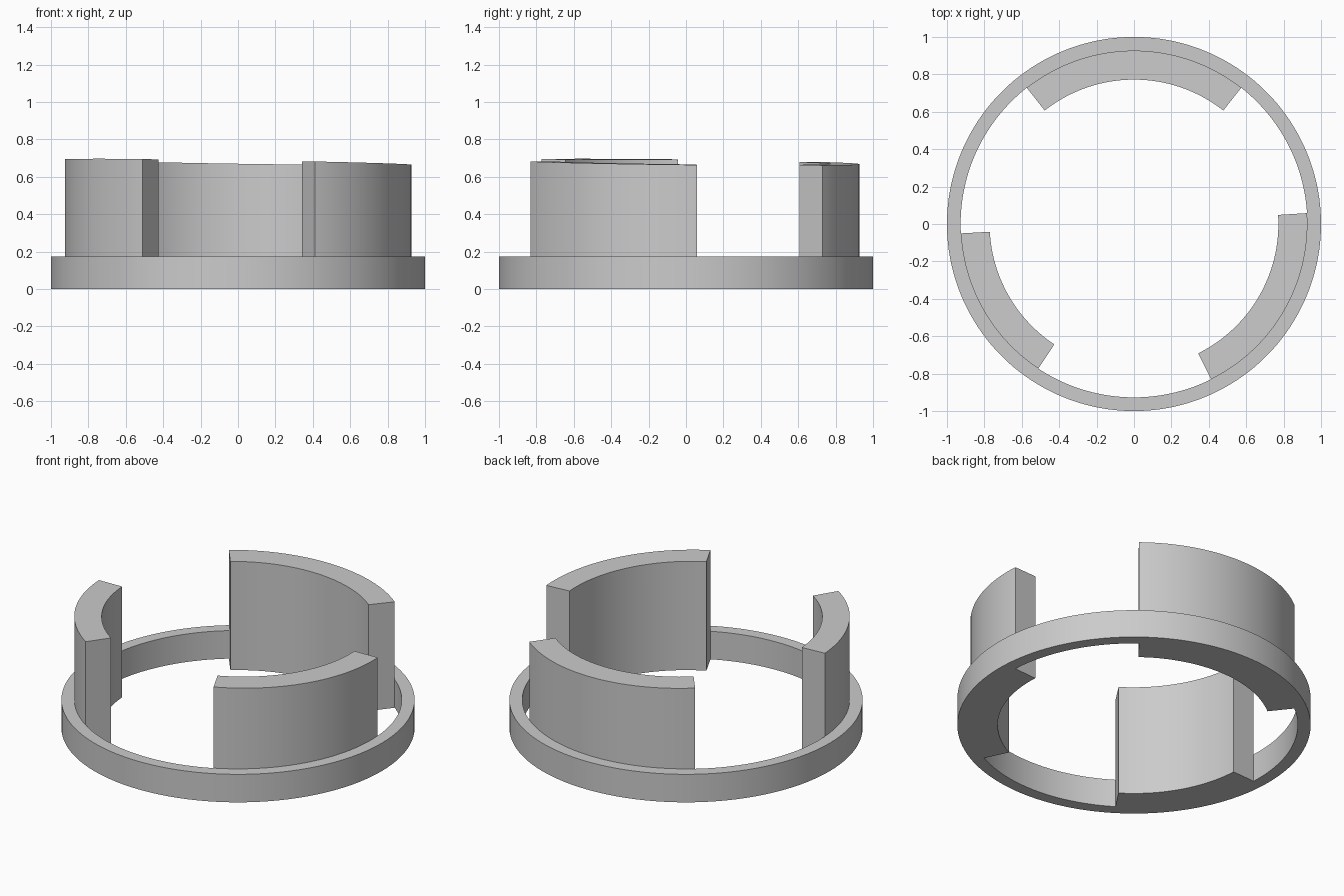
import bpy, bmesh
from math import cos, sin, radians

cube = bpy.data.objects.get("Cube")
if cube:
    bpy.data.objects.remove(cube, do_unlink=True)

OUTER, MID, INNER = 1.0, 0.927, 0.772
RING_HEIGHT = 0.175
STEP = 2
WALLS = {"back_wall": (51.8, 128.2),
         "right_wall": (183.1, 236.5),
         "left_wall": (296.4, 363.6)}

grey = bpy.data.materials.new("plain grey")
grey.use_nodes = True
colour = (0.6, 0.6, 0.6, 1)
grey.diffuse_color = colour
grey.node_tree.nodes["Principled BSDF"].inputs["Base Color"].default_value = colour


def ring_top(x, y):
    return RING_HEIGHT


def wall_top(x, y):
    # slightly tilted cut across all three walls
    return 0.679 - 0.0155 * x - 0.0115 * y


def arc_solid(name, angles, r_in, r_out, top, closed=False):
    """Sweep a rectangular section through the given angles."""
    bm = bmesh.new()
    sections = []
    for a in angles:
        c, s = cos(radians(a)), sin(radians(a))
        inner, outer = (r_in * c, r_in * s), (r_out * c, r_out * s)
        sections.append([bm.verts.new((*inner, 0)), bm.verts.new((*outer, 0)),
                         bm.verts.new((*outer, top(*outer))),
                         bm.verts.new((*inner, top(*inner)))])
    pairs = list(zip(sections, sections[1:]))
    if closed:
        pairs.append((sections[-1], sections[0]))
    else:
        bm.faces.new(sections[0])
        bm.faces.new(sections[-1])
    for p, q in pairs:
        for i in range(4):
            j = (i + 1) % 4
            bm.faces.new((p[i], p[j], q[j], q[i]))
    bmesh.ops.recalc_face_normals(bm, faces=bm.faces)
    mesh = bpy.data.meshes.new(name)
    bm.to_mesh(mesh)
    bm.free()
    mesh.materials.append(grey)
    obj = bpy.data.objects.new(name, mesh)
    bpy.context.collection.objects.link(obj)
    bpy.ops.object.select_all(action="DESELECT")
    obj.select_set(True)
    bpy.context.view_layer.objects.active = obj
    bpy.ops.object.shade_smooth_by_angle(angle=radians(30))
    return obj


# base ring, with stations at the wall ends so the parts meet exactly
ends = {e % 360 for span in WALLS.values() for e in span}
arc_solid("base_ring", sorted(ends | set(range(0, 360, STEP))),
          MID, OUTER, ring_top, closed=True)

# three upright walls standing inside the ring
for name, (start, end) in WALLS.items():
    between = [a for a in range(0, 400, STEP) if start < a < end]
    arc_solid(name, [start, *between, end], INNER, MID, wall_top)
